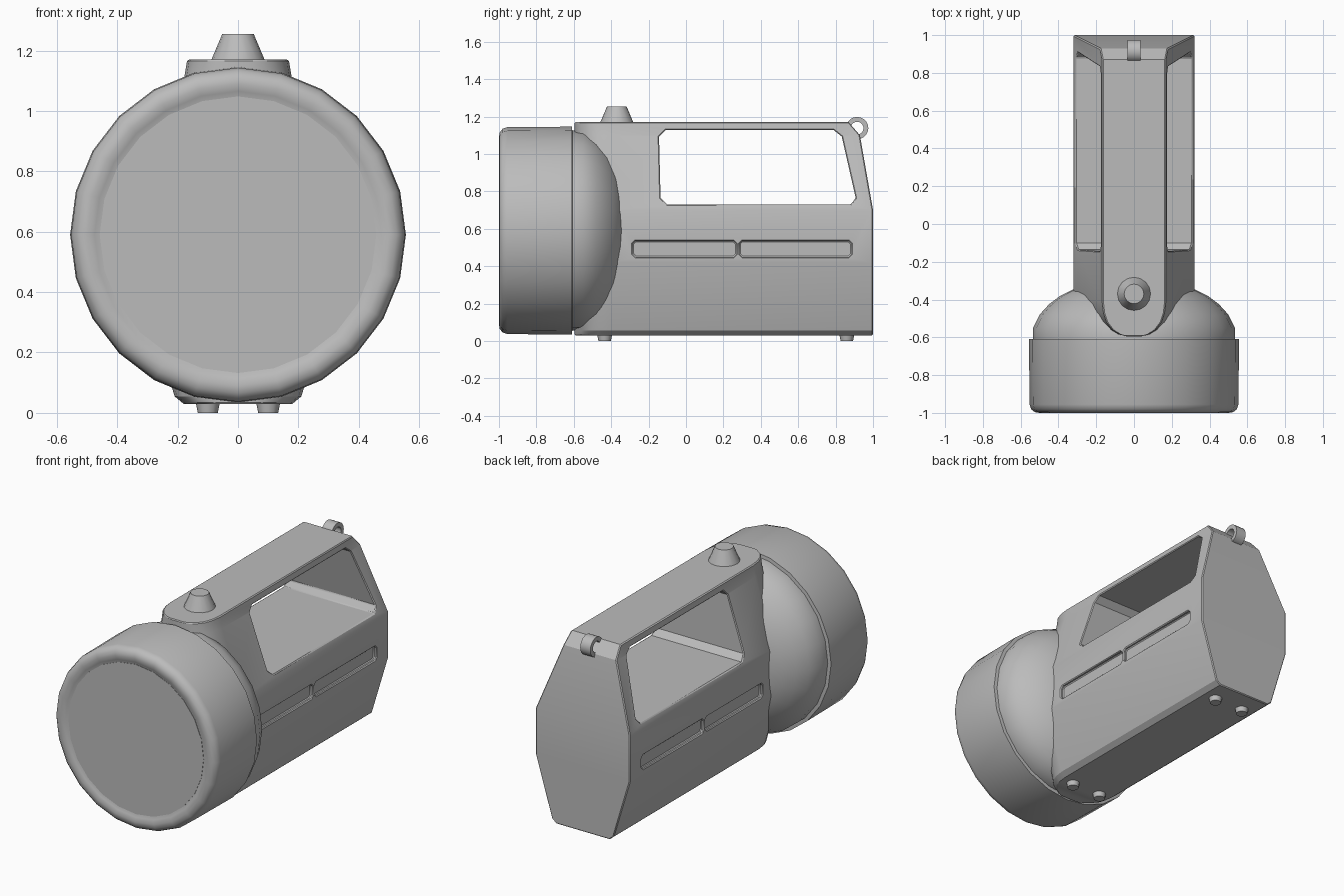
import bpy, bmesh, math
from mathutils import Matrix

old = bpy.data.objects.get("Cube")
if old:
    bpy.data.objects.remove(old, do_unlink=True)

GREY = (0.5, 0.5, 0.5, 1)
grey = bpy.data.materials.new("plain grey")
grey.use_nodes = True
grey.diffuse_color = GREY
grey.node_tree.nodes["Principled BSDF"].inputs["Base Color"].default_value = GREY


def finish(bm, name):
    bmesh.ops.recalc_face_normals(bm, faces=bm.faces)
    mesh = bpy.data.meshes.new(name)
    bm.to_mesh(mesh)
    bm.free()
    mesh.materials.append(grey)
    ob = bpy.data.objects.new(name, mesh)
    bpy.context.collection.objects.link(ob)
    return ob


def activate(ob):
    bpy.ops.object.select_all(action='DESELECT')
    ob.select_set(True)
    bpy.context.view_layer.objects.active = ob


def smooth(ob, angle):
    activate(ob)
    bpy.ops.object.shade_smooth_by_angle(angle=math.radians(angle))


def lathe(name, profile, centre_z, sides):
    """Turn (radius, y) points around the lamp axis, closing both ends."""
    bm = bmesh.new()
    rings = []
    for r, y in profile:
        turn = [2 * math.pi * i / sides for i in range(sides)]
        rings.append([bm.verts.new((r * math.sin(a), y, centre_z + r * math.cos(a))) for a in turn])
    for a, b in zip(rings, rings[1:]):
        for i in range(sides):
            j = (i + 1) % sides
            bm.faces.new((a[i], a[j], b[j], b[i]))
    bm.faces.new(rings[0])
    bm.faces.new(rings[-1])
    return finish(bm, name)


def cone(name, r_low, r_high, x, y, z_low, z_high, sides):
    bm = bmesh.new()
    place = Matrix.Translation((x, y, (z_low + z_high) / 2))
    bmesh.ops.create_cone(bm, cap_ends=True, segments=sides, radius1=r_low,
                          radius2=r_high, depth=z_high - z_low, matrix=place)
    return finish(bm, name)


def prism(name, outline, x0, x1):
    """Extrude a (y, z) outline from x0 to x1."""
    bm = bmesh.new()
    face = bm.faces.new([bm.verts.new((x0, y, z)) for y, z in outline])
    new = bmesh.ops.extrude_face_region(bm, geom=[face])["geom"]
    moved = [v for v in new if isinstance(v, bmesh.types.BMVert)]
    bmesh.ops.translate(bm, verts=moved, vec=(x1 - x0, 0, 0))
    return finish(bm, name)


def chamfered(corners, cut):
    """Replace each corner of an outline by two points."""
    out = []
    for i, (y, z) in enumerate(corners):
        for ny, nz in (corners[i - 1], corners[(i + 1) % len(corners)]):
            d = math.hypot(ny - y, nz - z)
            out.append((y + (ny - y) * cut / d, z + (nz - z) * cut / d))
    return out


# Lamp head: rim, seam and rounded reflector housing
AXIS = 0.59
head = lathe("lamp_head", [
    (0.458, -0.985), (0.475, -0.993), (0.50, -1.0), (0.525, -0.996), (0.545, -0.98),
    (0.553, -0.955), (0.556, -0.61), (0.535, -0.608), (0.535, -0.55), (0.50, -0.48),
    (0.45, -0.425), (0.39, -0.38), (0.32, -0.345), (0.2, -0.31)], AXIS, 24)
smooth(head, 35)

# Front lens
lens = lathe("lens", [(0.458, -0.987), (0.458, -0.98)], AXIS, 24)

# Body with integral handle: half section as (x, z, rear y)
section = [(0.18, 0.03, 1), (0.21, 0.055, 1), (0.32, 0.42, 1), (0.32, 0.70, 1),
           (0.18, 1.10, 0.93), (0.168, 1.17, 0.87)]
fronts = [(-0.595, 0.2), (-0.585, 0.45), (-0.56, 0.68), (-0.52, 0.86), (-0.47, 0.96), (-0.41, 1)]
bm = bmesh.new()
loops = []
for y, s in fronts + [(None, 1)]:
    right = [bm.verts.new((-x * s, rear if y is None else y, z)) for x, z, rear in section]
    left = [bm.verts.new((x * s, rear if y is None else y, z)) for x, z, rear in section]
    loops.append(right + left[::-1])
count = len(section) * 2
for a, b in zip(loops, loops[1:]):
    for i in range(count):
        j = (i + 1) % count
        bm.faces.new((a[i], a[j], b[j], b[i]))
for loop in (loops[0], loops[-1]):
    for i in range(len(section) - 1):
        bm.faces.new((loop[i], loop[i + 1], loop[-2 - i], loop[-1 - i]))
body = finish(bm, "body_and_handle")

# Handle opening and side grooves
opening = chamfered([(-0.145, 1.127), (0.825, 1.127), (0.915, 0.73), (-0.135, 0.73)], 0.035)
cutters = [prism("handle_opening", opening, -0.5, 0.5)]
for side in (-1, 1):
    for y0, y1 in ((-0.285, 0.27), (0.285, 0.885)):
        slot = chamfered([(y0, 0.45), (y1, 0.45), (y1, 0.535), (y0, 0.535)], 0.015)
        cutters.append(prism("side_groove", slot, side * 0.3, side * 0.4))
activate(body)
for cutter in cutters:
    cutter.hide_render = True
    mod = body.modifiers.new("cut", 'BOOLEAN')
    mod.operation = 'DIFFERENCE'
    mod.solver = 'EXACT'
    mod.object = cutter
    bpy.ops.object.modifier_apply(modifier=mod.name)
    bpy.data.objects.remove(cutter, do_unlink=True)
bevel = body.modifiers.new("soft_edges", 'BEVEL')
bevel.width = 0.008
bevel.segments = 1
bevel.limit_method = 'ANGLE'
bevel.angle_limit = math.radians(50)
smooth(body, 25)

# Switch button
button = cone("switch_button", 0.09, 0.052, 0, -0.37, 1.165, 1.255, 16)
smooth(button, 35)

# Strap ring at the rear of the handle
bm = bmesh.new()
SIDES = 20
rings = []
for i in range(SIDES):
    a = 2 * math.pi * i / SIDES
    rings.append([bm.verts.new((x, 0.915 + r * math.cos(a), 1.138 + r * math.sin(a)))
                  for x, r in ((-0.034, 0.06), (0.034, 0.06), (0.034, 0.034), (-0.034, 0.034))])
for i in range(SIDES):
    a, b = rings[i], rings[(i + 1) % SIDES]
    for k in range(4):
        m = (k + 1) % 4
        bm.faces.new((a[k], a[m], b[m], b[k]))
smooth(finish(bm, "strap_ring"), 35)

# Feet
for y in (-0.435, 0.86):
    for x in (-0.1, 0.1):
        smooth(cone("foot", 0.033, 0.04, x, y, 0, 0.035, 12), 35)
